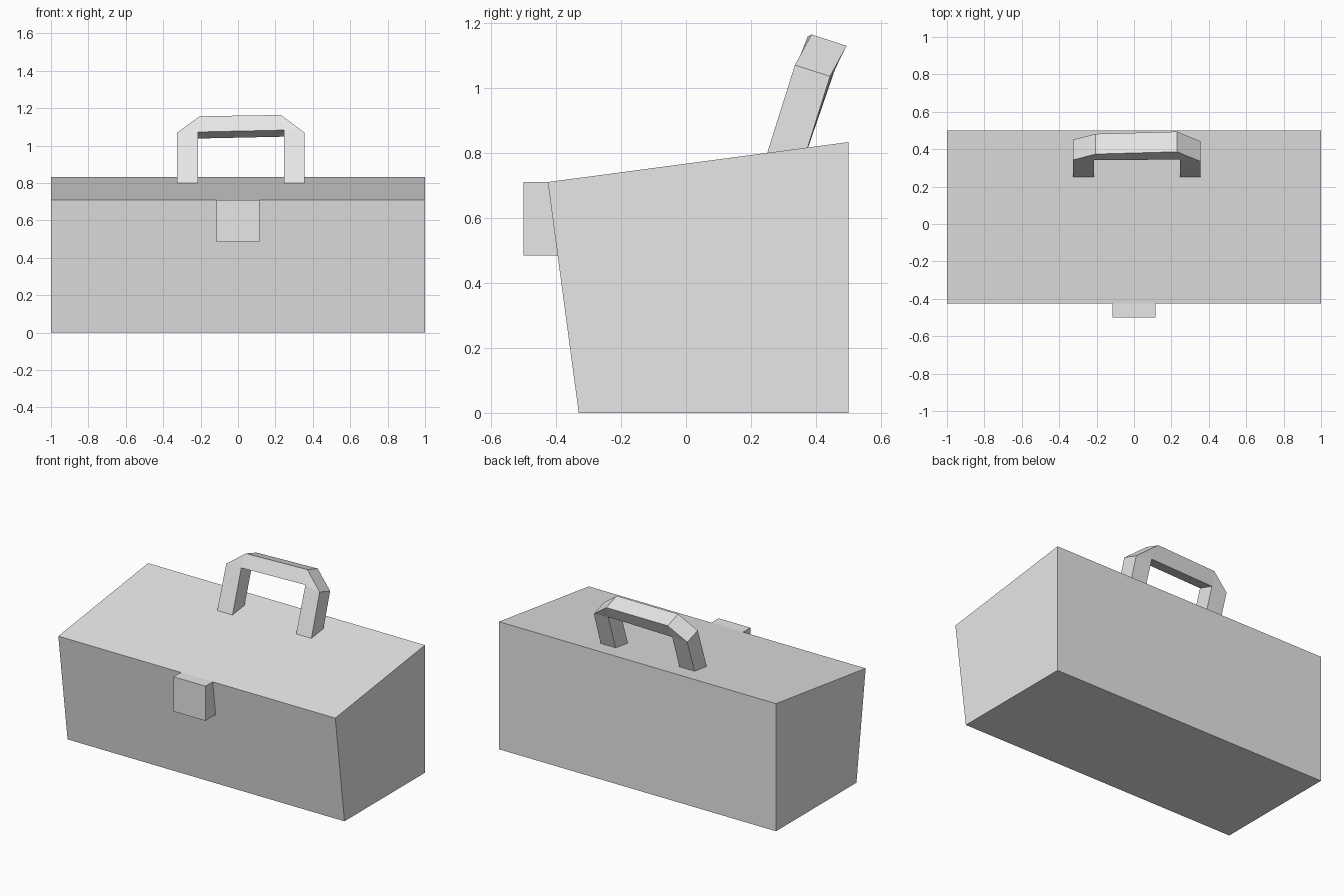
import bpy
import bmesh
from mathutils import Vector

cube = bpy.data.objects.get("Cube")
if cube:
    bpy.data.objects.remove(cube, do_unlink=True)

grey = bpy.data.materials.new("light_grey")
grey.use_nodes = True
grey.diffuse_color = (0.8, 0.8, 0.8, 1)
grey.node_tree.nodes["Principled BSDF"].inputs["Base Color"].default_value = (0.8, 0.8, 0.8, 1)


def loft(name, rings):
    """Bridge matching rings of points and cap both ends."""
    bm = bmesh.new()
    loops = [[bm.verts.new(p) for p in ring] for ring in rings]
    count = len(loops[0])
    for a, b in zip(loops, loops[1:]):
        for i in range(count):
            j = (i + 1) % count
            bm.faces.new((a[i], a[j], b[j], b[i]))
    bm.faces.new(loops[0])
    bm.faces.new(loops[-1][::-1])
    # Merging shared inner corners turns the mitred quads into triangles
    bmesh.ops.remove_doubles(bm, verts=bm.verts[:], dist=0.0001)
    bmesh.ops.recalc_face_normals(bm, faces=bm.faces[:])
    mesh = bpy.data.meshes.new(name)
    bm.to_mesh(mesh)
    bm.free()
    mesh.materials.append(grey)
    obj = bpy.data.objects.new(name, mesh)
    bpy.context.collection.objects.link(obj)
    return obj


def prism(name, profile, half_width):
    """Extrude a y-z side profile symmetrically along x."""
    return loft(name, [[(x, y, z) for y, z in profile] for x in (-half_width, half_width)])


# Box body with slanted front and sloping lid
prism("box_body", [(-0.33, 0), (0.5, 0), (0.5, 0.833), (-0.425, 0.71)], 1.0)

# Front latch block, its back hidden in the body
prism("latch", [(-0.5, 0.484), (-0.39, 0.484), (-0.425, 0.71), (-0.5, 0.71)], 0.115)

# Carry handle: front outer and inner edges, leaning backwards
outer = [(-0.325, 0.25, 0.80), (-0.325, 0.343, 1.07), (-0.205, 0.374, 1.157),
         (0.23, 0.386, 1.164), (0.355, 0.335, 1.07), (0.355, 0.25, 0.80)]
inner_left, inner_right = (-0.215, 0.341, 1.073), (0.245, 0.345, 1.083)
inner = [(-0.215, 0.25, 0.80), inner_left, inner_left,
         inner_right, inner_right, (0.245, 0.25, 0.80)]
depth = Vector((0, 0.108, -0.035))
rings = []
for o, i in zip(outer, inner):
    o, i = Vector(o), Vector(i)
    rings.append([o, i, i + depth, o + depth])
loft("carry_handle", rings)
